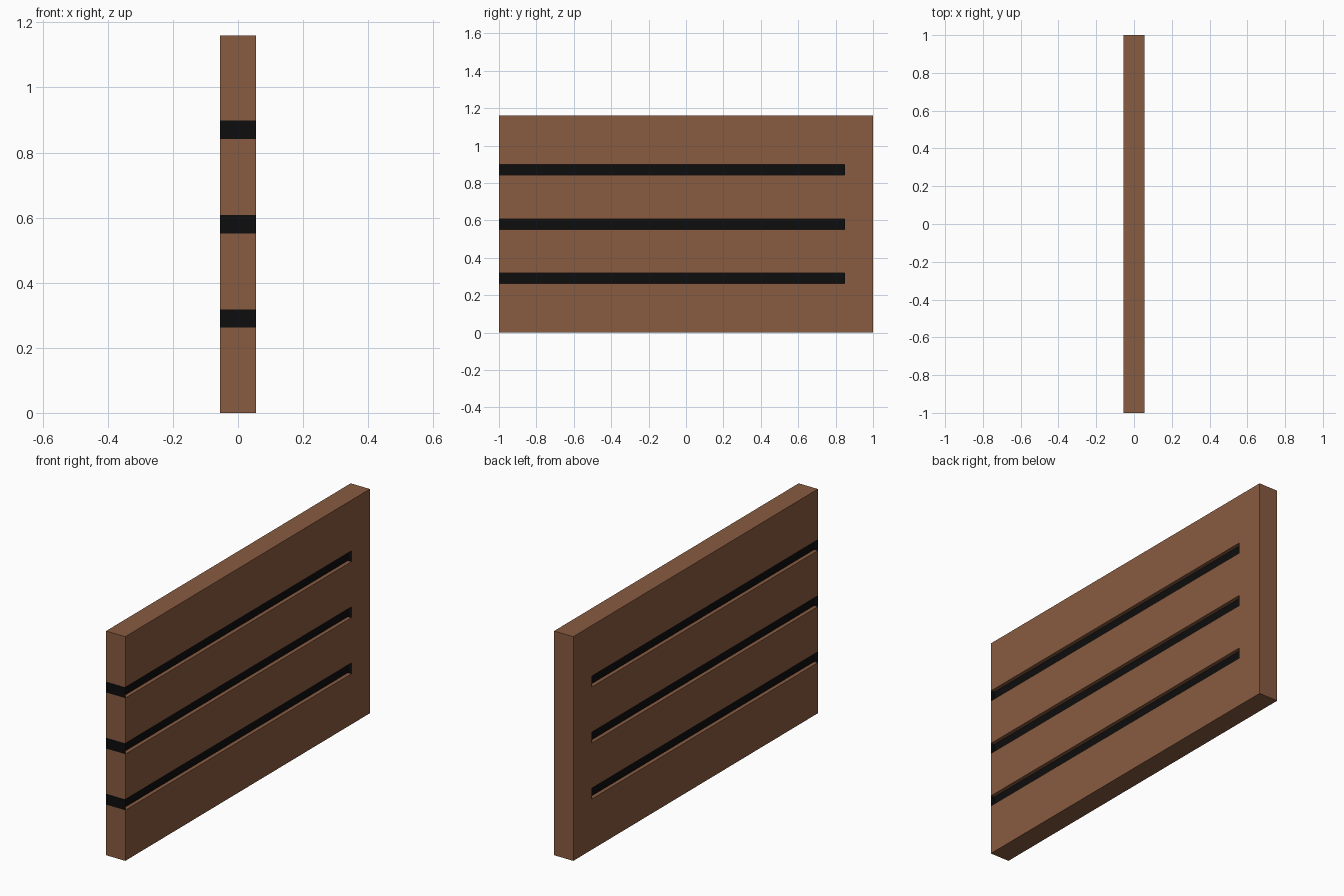
import bpy, bmesh

if "Cube" in bpy.data.objects:
    bpy.data.objects.remove(bpy.data.objects["Cube"])

HALF_T, HEIGHT = 0.055, 1.16       # panel half thickness and height
SLOT_END, SLOT_H = 0.85, 0.056     # slots run from the front edge to SLOT_END
DEPTH, CAP = 0.02, 0.002           # recess of the dark strips, end cap thickness
LEVELS = [HEIGHT * i / 4 for i in (1, 2, 3)]


def material(name, color):
    m = bpy.data.materials.new(name)
    m.diffuse_color = color
    m.use_nodes = True
    m.node_tree.nodes["Principled BSDF"].inputs["Base Color"].default_value = m.diffuse_color
    return m


def prism(name, points, offset, mat):
    """Extrude a closed 3D outline along offset into a solid."""
    bm = bmesh.new()
    face = bm.faces.new([bm.verts.new(p) for p in points])
    ext = bmesh.ops.extrude_face_region(bm, geom=[face], use_keep_orig=True)
    verts = [g for g in ext["geom"] if isinstance(g, bmesh.types.BMVert)]
    bmesh.ops.translate(bm, verts=verts, vec=offset)
    bmesh.ops.recalc_face_normals(bm, faces=bm.faces[:])
    me = bpy.data.meshes.new(name)
    bm.to_mesh(me)
    bm.free()
    ob = bpy.data.objects.new(name, me)
    me.materials.append(mat)
    bpy.context.collection.objects.link(ob)
    return ob


wood = material("wood", (0.25, 0.105, 0.052, 1))
dark = material("dark_gap", (0.004, 0.004, 0.004, 1))

# Slotted panel: comb-shaped side outline, open toward the front edge
comb = [(1, 0), (1, HEIGHT), (-1, HEIGHT)]
for z in reversed(LEVELS):
    hi, lo = z + SLOT_H / 2, z - SLOT_H / 2
    comb += [(-1, hi), (SLOT_END, hi), (SLOT_END, lo), (-1, lo)]
comb.append((-1, 0))
prism("slotted_panel", [(-HALF_T, y, z) for y, z in comb], (2 * HALF_T, 0, 0), wood)

# Dark strips: recessed core with full-width caps at both slot ends
core, y0, y1 = HALF_T - DEPTH, -1, SLOT_END
half = [(HALF_T, y0), (HALF_T, y0 + CAP), (core, y0 + CAP),
        (core, y1 - CAP), (HALF_T, y1 - CAP), (HALF_T, y1)]
outline = half + [(-x, y) for x, y in reversed(half)]
for i, z in enumerate(LEVELS, 1):
    prism(f"gap_strip_{i}", [(x, y, z - SLOT_H / 2) for x, y in outline],
          (0, 0, SLOT_H), dark)
